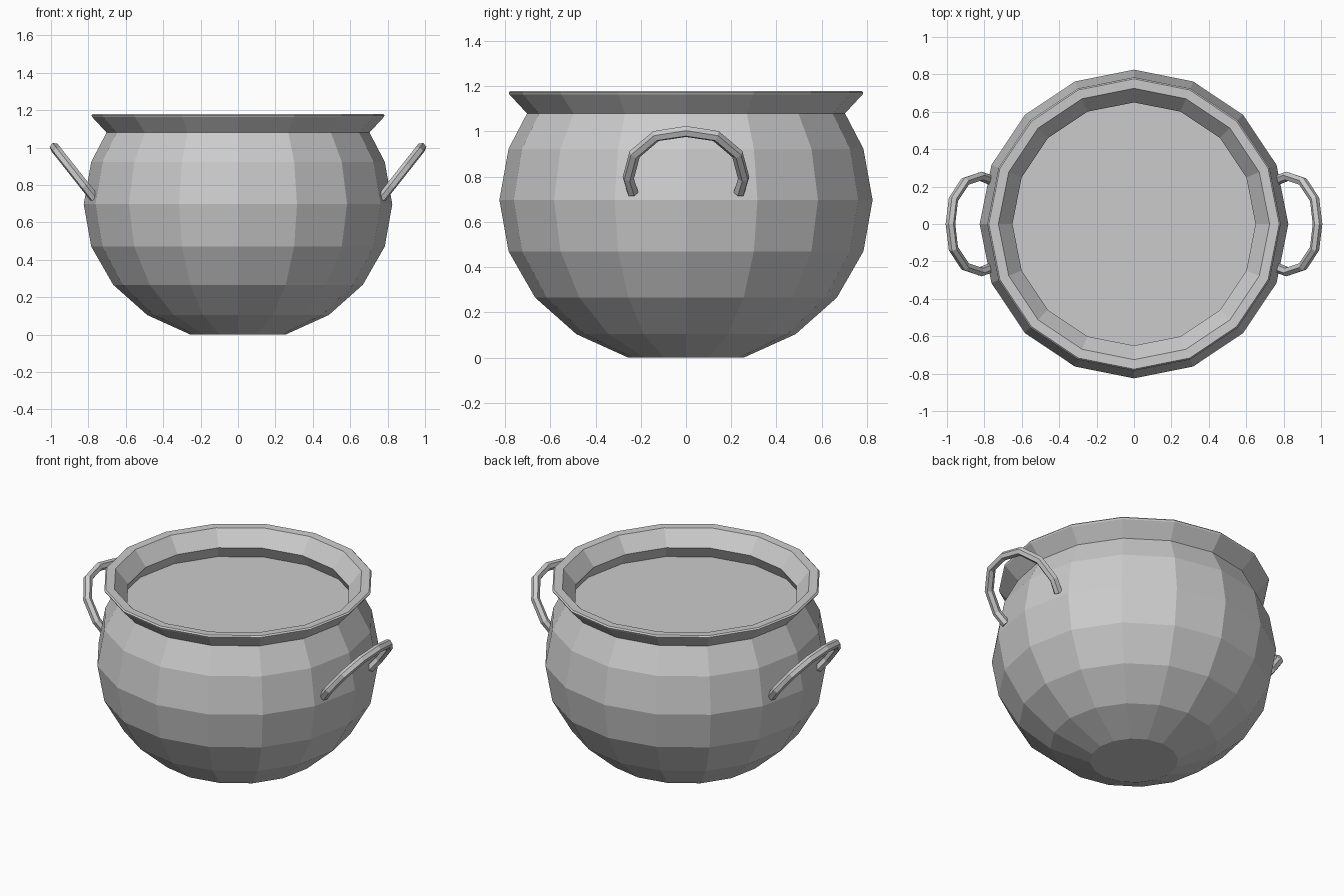
import bpy, bmesh, math

if "Cube" in bpy.data.objects:
    bpy.data.objects.remove(bpy.data.objects["Cube"])

SIDES = 16


def ring(bm, r, z):
    """Sixteen-sided ring with a corner on each axis."""
    return [bm.verts.new((r * math.cos(2 * math.pi * i / SIDES),
                          r * math.sin(2 * math.pi * i / SIDES), z))
            for i in range(SIDES)]


def finish(bm, name):
    mesh = bpy.data.meshes.new(name)
    bm.to_mesh(mesh)
    bm.free()
    obj = bpy.data.objects.new(name, mesh)
    bpy.context.collection.objects.link(obj)
    return obj


# Pot: squashed sphere belly, flared lip, flat rim and inner wall
profile = [(0.825 * math.cos(math.radians(a)), 0.697 + 0.733 * math.sin(math.radians(a)))
           for a in (-72, -54, -36, -18, 0, 18)]
profile += [(0.703, 1.08), (0.78, 1.163), (0.784, 1.172), (0.776, 1.18),
            (0.725, 1.178), (0.65, 1.085), (0.70, 0.99)]
bm = bmesh.new()
rings = [ring(bm, r, max(z, 0.0)) for r, z in profile]
bm.faces.new(list(reversed(rings[0])))
for low, high in zip(rings, rings[1:]):
    for i in range(SIDES):
        j = (i + 1) % SIDES
        bm.faces.new((low[i], low[j], high[j], high[i]))
finish(bm, "pot_body")

# Liquid: flat surface just below the neck
bm = bmesh.new()
bm.faces.new(ring(bm, 0.69, 1.01))
finish(bm, "liquid_surface")

# Handles: six-sided tube bent into a leaning arch, one on each side
half = [(0.235, 0.73), (0.255, 0.795), (0.227, 0.90), (0.132, 0.98)]
arch = half + [(0.0, 1.0)] + [(-y, z) for y, z in reversed(half)]
for side, name in ((1, "handle_right"), (-1, "handle_left")):
    curve = bpy.data.curves.new(name, 'CURVE')
    curve.dimensions = '3D'
    curve.bevel_depth = 0.026
    curve.bevel_resolution = 1
    curve.use_fill_caps = True
    spline = curve.splines.new('POLY')
    spline.points.add(len(arch) - 1)
    for p, (y, z) in zip(spline.points, arch):
        p.co = (side * (0.768 + 0.79 * (z - 0.73)), y, z, 1)
    spline.use_smooth = False
    obj = bpy.data.objects.new(name, curve)
    bpy.context.collection.objects.link(obj)
